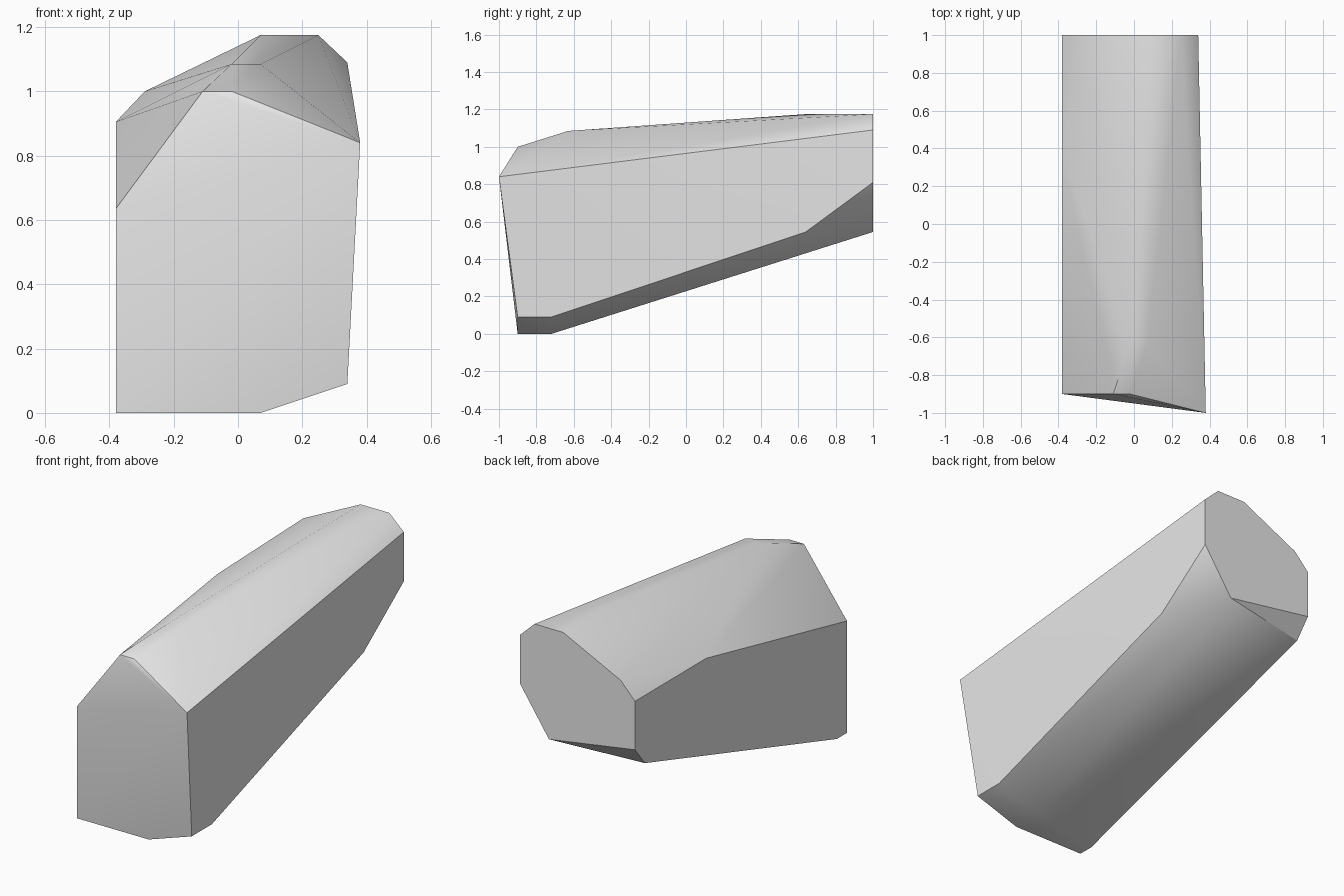
import bpy
import bmesh
import math

cube = bpy.data.objects.get("Cube")
if cube:
    bpy.data.objects.remove(cube, do_unlink=True)

# Cross-sections along the length; the solid is their convex envelope
LEFT, RIGHT = -0.38, 0.34
FRONT, BACK = -0.9, 1.0

front_section = [(LEFT, 0), (0.07, 0), (RIGHT, 0.09),
                 (-0.02, 1.0), (-0.11, 1.0), (LEFT, 0.635)]
back_section = [(RIGHT, 0.81), (RIGHT, 1.09), (0.25, 1.175), (0.07, 1.175),
                (-0.29, 1.0), (LEFT, 0.905), (LEFT, 0.63), (0.16, 0.545)]

# Corners between the two ends, with the leaning front tip
corners = [
    (0.38, -1.0, 0.84),       # front tip
    (LEFT, -0.81, 0),         # underside
    (0.07, -0.72, 0),
    (RIGHT, -0.72, 0.09),
    (RIGHT, 0.64, 0.545),
    (LEFT, 0.91, 0.52),
    (-0.02, -0.63, 1.085),    # ridge
    (0.07, -0.63, 1.085),
    (0.07, 0.64, 1.175),
    (LEFT, 0.36, 0.905),      # shoulder
]
corners += [(x, FRONT, z) for x, z in front_section]
corners += [(x, BACK, z) for x, z in back_section]

# Solid block
bm = bmesh.new()
for co in corners:
    bm.verts.new(co)
hull = bmesh.ops.convex_hull(bm, input=bm.verts[:])
loose = [v for v in bm.verts if not v.link_faces]
bmesh.ops.delete(bm, geom=loose, context='VERTS')
bmesh.ops.dissolve_limit(bm, angle_limit=math.radians(0.5),
                         verts=bm.verts[:], edges=bm.edges[:])
bmesh.ops.recalc_face_normals(bm, faces=bm.faces[:])
mesh = bpy.data.meshes.new("chiselled_block")
bm.to_mesh(mesh)
bm.free()

block = bpy.data.objects.new("chiselled_block", mesh)
bpy.context.collection.objects.link(block)

# Plain grey
grey = bpy.data.materials.new("light_grey")
grey.use_nodes = True
colour = (0.8, 0.8, 0.8, 1)
grey.diffuse_color = colour
grey.node_tree.nodes["Principled BSDF"].inputs["Base Color"].default_value = colour
mesh.materials.append(grey)

# Soft facets with crisp main edges
bpy.ops.object.select_all(action='DESELECT')
block.select_set(True)
bpy.context.view_layer.objects.active = block
bpy.ops.object.shade_smooth_by_angle(angle=math.radians(30))
